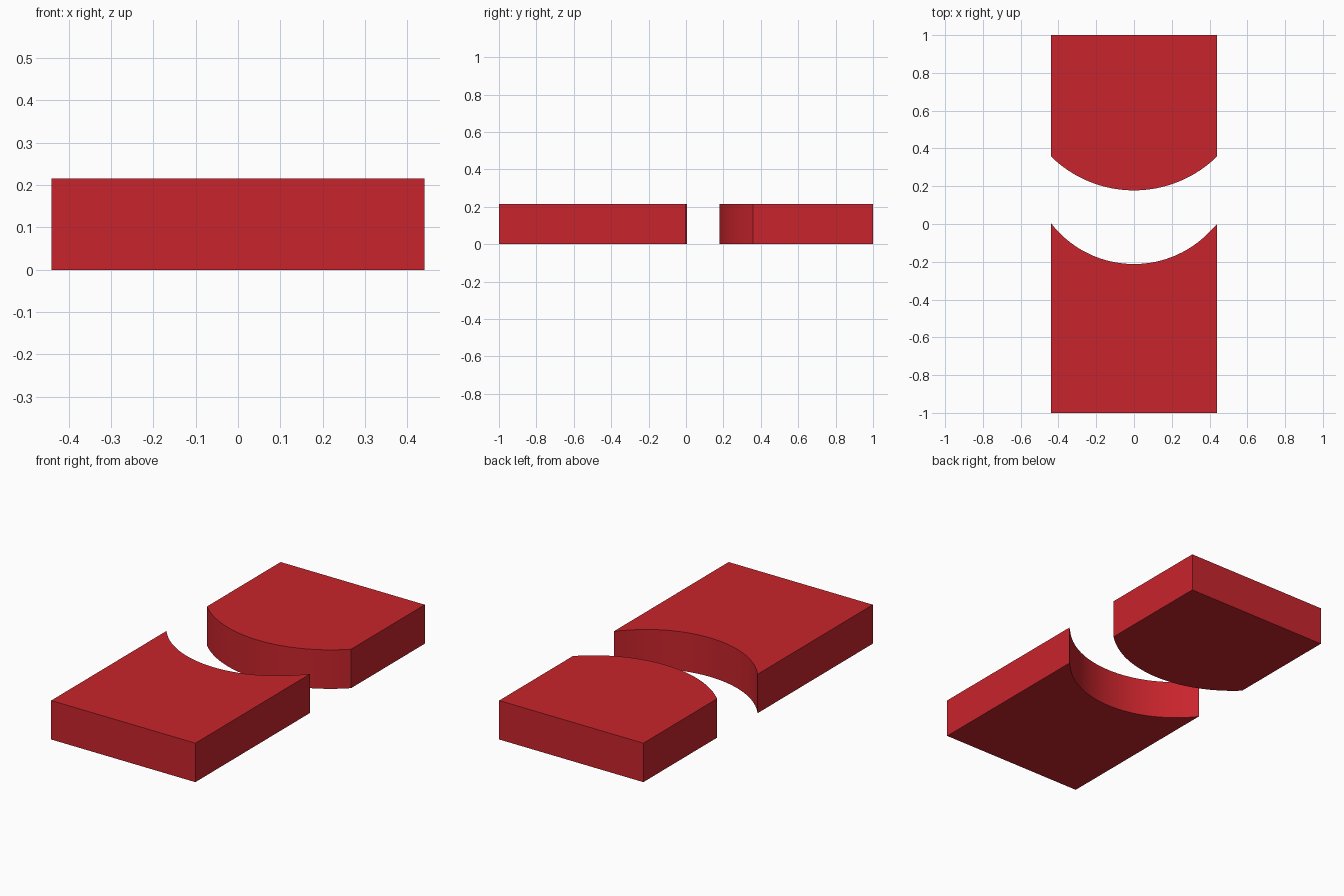
import bpy, bmesh
from math import sqrt, asin, sin, cos, radians

if "Cube" in bpy.data.objects:
    bpy.data.objects.remove(bpy.data.objects["Cube"])

HALF_W, HEIGHT, SEGMENTS = 0.44, 0.215, 32

red = bpy.data.materials.new("red")
red.diffuse_color = (0.58, 0.018, 0.025, 1)
red.use_nodes = True
red.node_tree.nodes["Principled BSDF"].inputs["Base Color"].default_value = red.diffuse_color


def arc(middle_y, end_y, x0=-HALF_W, x1=HALF_W):
    """Points along a circular arc that dips to middle_y at x = 0."""
    sag = end_y - middle_y
    r = (HALF_W ** 2 + sag ** 2) / (2 * sag)
    a0, a1 = asin(x0 / r), asin(x1 / r)
    angles = [a0 + (a1 - a0) * i / SEGMENTS for i in range(SEGMENTS + 1)]
    return [(r * sin(a), middle_y + r - r * cos(a)) for a in angles]


def slab(name, outline):
    """Extrude a flat outline up from the ground."""
    bm = bmesh.new()
    face = bm.faces.new([bm.verts.new((x, y, 0)) for x, y in outline])
    top = bmesh.ops.extrude_face_region(bm, geom=[face])["geom"]
    bmesh.ops.translate(bm, vec=(0, 0, HEIGHT),
                        verts=[v for v in top if isinstance(v, bmesh.types.BMVert)])
    bmesh.ops.recalc_face_normals(bm, faces=bm.faces)
    mesh = bpy.data.meshes.new(name)
    bm.to_mesh(mesh)
    bm.free()
    mesh.materials.append(red)
    obj = bpy.data.objects.new(name, mesh)
    bpy.context.collection.objects.link(obj)
    bpy.ops.object.select_all(action="DESELECT")
    obj.select_set(True)
    bpy.context.view_layer.objects.active = obj
    bpy.ops.object.shade_smooth_by_angle(angle=radians(20))
    return obj


# Front slab with a concave rear edge and a small flat at its right tip
slab("front_concave_slab",
     arc(-0.212, 0.005, x1=0.395) + [(HALF_W, -0.002), (HALF_W, -1), (-HALF_W, -1)])

# Back slab with a convex front edge
slab("back_convex_slab",
     arc(0.178, 0.358) + [(HALF_W, 1), (-HALF_W, 1)])
